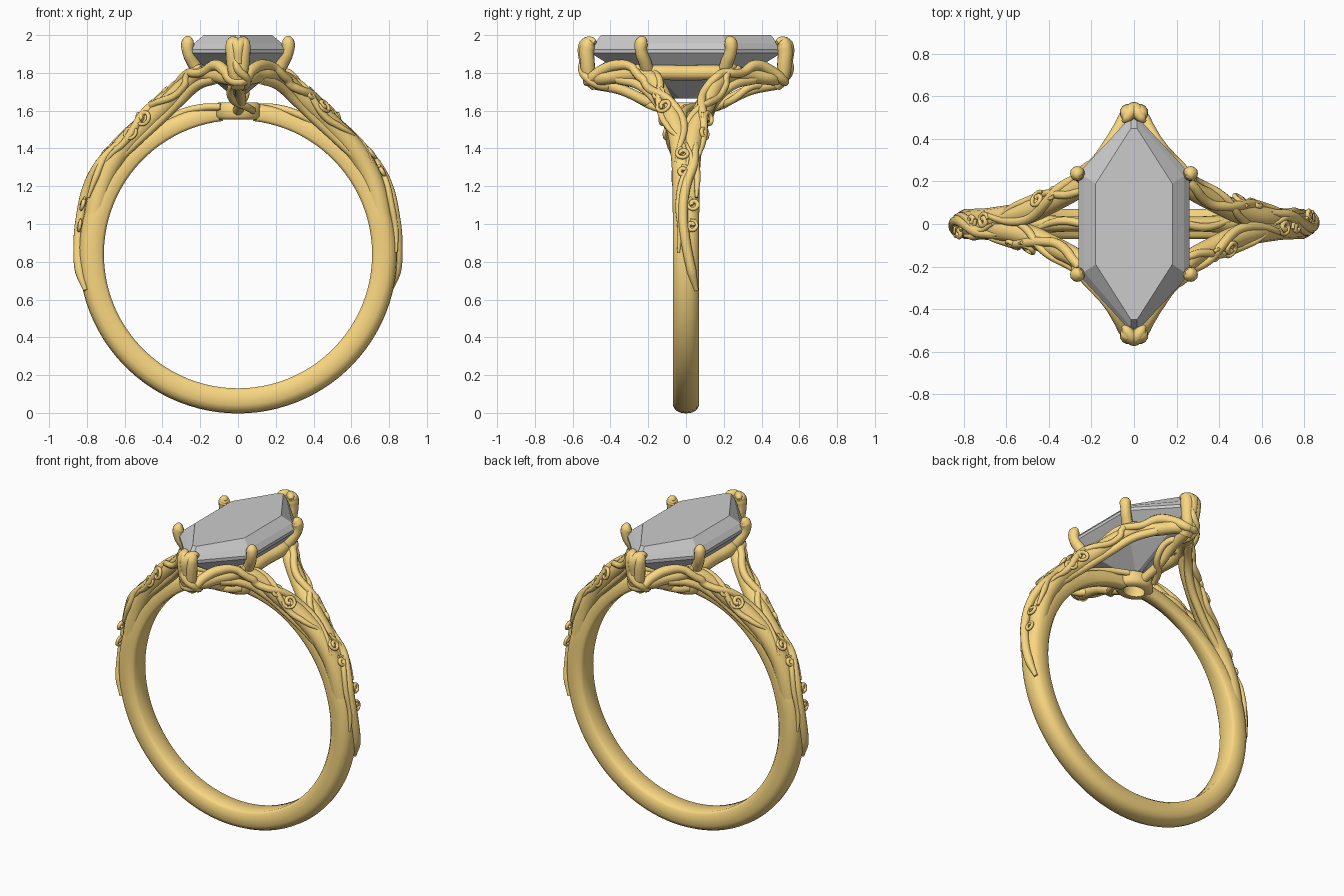
import bpy, bmesh, math
from mathutils import Vector, Matrix

if "Cube" in bpy.data.objects:
    bpy.data.objects.remove(bpy.data.objects["Cube"])

GOLD = bpy.data.materials.new("gold")
GOLD.diffuse_color = (0.95, 0.68, 0.22, 1)
GOLD.use_nodes = True
GOLD.node_tree.nodes["Principled BSDF"].inputs["Base Color"].default_value = GOLD.diffuse_color
CEN = Vector((0, 0, 0.84))       # finger hole centre
HALF_TURN = Matrix.Rotation(math.pi, 4, 'Z')


def finish(name, bm, angle=35, smooth=True, mat=GOLD):
    bmesh.ops.recalc_face_normals(bm, faces=bm.faces)
    me = bpy.data.meshes.new(name)
    bm.to_mesh(me)
    bm.free()
    ob = bpy.data.objects.new(name, me)
    bpy.context.collection.objects.link(ob)
    if mat:
        me.materials.append(mat)
    if smooth:
        bpy.ops.object.select_all(action='DESELECT')
        ob.select_set(True)
        bpy.context.view_layer.objects.active = ob
        bpy.ops.object.shade_smooth_by_angle(angle=math.radians(angle))
    return ob


def tube(name, pts, cyclic=False, twin=False):
    """Round wire through (x, y, z, radius) points; twin adds a half-turn copy."""
    cu = bpy.data.curves.new(name, 'CURVE')
    cu.dimensions = '3D'
    cu.bevel_depth = 1
    cu.bevel_resolution = 4
    cu.resolution_u = 6
    cu.use_fill_caps = True
    sp = cu.splines.new('BEZIER')
    sp.bezier_points.add(len(pts) - 1)
    sp.use_cyclic_u = cyclic
    for b, p in zip(sp.bezier_points, pts):
        b.co = p[:3]
        b.radius = p[3]
        b.handle_left_type = b.handle_right_type = 'AUTO'
    ob = bpy.data.objects.new(name, cu)
    bpy.context.collection.objects.link(ob)
    bpy.ops.object.select_all(action='DESELECT')
    ob.select_set(True)
    bpy.context.view_layer.objects.active = ob
    bpy.ops.object.convert(target='MESH')
    ob = bpy.context.view_layer.objects.active
    ob.data.materials.clear()
    ob.data.materials.append(GOLD)
    bpy.ops.object.shade_smooth_by_angle(angle=math.radians(50))
    if twin:
        o2 = bpy.data.objects.new(name + "_twin", ob.data)
        o2.matrix_world = HALF_TURN
        bpy.context.collection.objects.link(o2)


def scroll(name, c, normal, r, wire=0.012, turns=1.3, start=0.0, hand=1):
    """Spiral curl lying on a surface, with its half-turn twin."""
    n = Vector(normal).normalized()
    u = n.cross(Vector((0, 1, 0.3))).normalized()
    v = n.cross(u) * hand
    pts = []
    k = int(turns * 8)
    for i in range(k + 1):
        t = i / k
        a = start + t * turns * 2 * math.pi
        p = Vector(c) + (u * math.cos(a) + v * math.sin(a)) * r * (1 - 0.75 * t)
        pts.append((*p, wire * (0.7 + 0.4 * t)))
    tube(name, pts, twin=True)


# Shank: domed section swept around the finger, narrowing into the bridge
bm = bmesh.new()
rings = []
N = 96
for i in range(N + 1):
    d = -173.5 + 347 * i / N
    k = min(1, max(0, (abs(d) - 105) / 50))
    w, R, ri = 0.07 - 0.035 * k, 0.843 - 0.04 * k, 0.71
    prof = [(-w * 0.75, ri), (w * 0.75, ri), (w, ri + 0.015), (w, R - 0.045),
            (w * 0.8, R - 0.018), (w * 0.42, R - 0.004), (0, R),
            (-w * 0.42, R - 0.004), (-w * 0.8, R - 0.018), (-w, R - 0.045), (-w, ri + 0.015)]
    a = math.radians(d)
    rings.append([bm.verts.new((r * math.sin(a), y, CEN.z - r * math.cos(a))) for y, r in prof])
for A, B in zip(rings, rings[1:]):
    for j in range(len(A)):
        q = (j + 1) % len(A)
        bm.faces.new((A[j], A[q], B[q], B[j]))
bm.faces.new(rings[0])
bm.faces.new(rings[-1])
finish("shank", bm, 60)

# Oval collar under the stone
bm = bmesh.new()
cols = []
for i in range(40):
    a = 2 * math.pi * i / 40
    c, s = math.cos(a), math.sin(a)
    cols.append([bm.verts.new((c * (0.12 - o), s * (0.105 - o), z)) for o, z in
                 ((0, 1.57), (0, 1.625), (0.015, 1.642), (0.04, 1.642), (0.05, 1.63), (0.05, 1.552), (0.015, 1.552))])
for i in range(40):
    A, B = cols[i], cols[(i + 1) % 40]
    for j in range(7):
        q = (j + 1) % 7
        bm.faces.new((A[j], A[q], B[q], B[j]))
finish("collar", bm, 60)

# Elongated hexagonal stone, flat facets
bm = bmesh.new()
layers = []
for hx, cy, ty, z in ((0.18, 0.19, 0.45, 2.0), (0.235, 0.225, 0.485, 1.955), (0.26, 0.24, 0.505, 1.925),
                      (0.26, 0.24, 0.505, 1.905), (0.16, 0.15, 0.31, 1.785), (0.01, 0.03, 0.06, 1.665)):
    layers.append([bm.verts.new((x, y, z)) for x, y in
                   ((hx, -cy), (hx, cy), (0.014, ty), (-0.014, ty),
                    (-hx, cy), (-hx, -cy), (-0.014, -ty), (0.014, -ty))])
for A, B in zip(layers, layers[1:]):
    for j in range(8):
        q = (j + 1) % 8
        bm.faces.new((A[j], A[q], B[q], B[j]))
bm.faces.new(layers[0])
bm.faces.new(layers[-1])
finish("stone", bm, smooth=False, mat=None)

# Basket rail following the stone outline
rail = [(0.2, -0.2), (0.205, 0), (0.2, 0.2), (0.11, 0.35), (0, 0.48),
        (-0.11, 0.35), (-0.2, 0.2), (-0.205, 0), (-0.2, -0.2), (-0.11, -0.35), (0, -0.48), (0.11, -0.35)]
tube("basket_rail", [(x, y, 1.8 - 0.03 * max(0, abs(y) - 0.2) / 0.3, 0.04) for x, y in rail], cyclic=True)

# Split arms of the shank, one per quadrant: x, y, z, radius
ARM = [(0.77, 0.012, 0.85, 0.055), (0.745, 0.015, 1.12, 0.057), (0.65, 0.022, 1.35, 0.058),
       (0.5, 0.055, 1.52, 0.055), (0.36, 0.115, 1.65, 0.05), (0.25, 0.18, 1.76, 0.045),
       (0.17, 0.28, 1.81, 0.033)]


def arm_at(t, sx, sy):
    f = min(max(t, 0), 0.9999) * (len(ARM) - 1)
    i = int(f)
    p = [a + (b - a) * (f - i) for a, b in zip(ARM[i], ARM[i + 1])]
    T = Vector([b - a for a, b in zip(ARM[i], ARM[i + 1])][:3])
    S = Vector((sx, sy, 1))
    return Vector(p[:3]) * S, (T * S).normalized(), p[3]


def arm_vine(name, sx, sy, t0, t1, amp, freq, phase, wire, tail=()):
    """Vine weaving to and fro over the outside of one arm."""
    pts = []
    n = 15
    for i in range(n + 1):
        s = i / n
        P, T, r = arm_at(t0 + (t1 - t0) * s, sx, sy)
        out = (P - CEN).normalized() + Vector((0, sy * 0.6 * s, 0))
        out = (out - T * out.dot(T)).normalized()
        phi = amp * math.sin(2 * math.pi * freq * s + phase)
        P = P + (out * math.cos(phi) + T.cross(out) * math.sin(phi)) * (r - 0.003)
        pts.append((*P, wire * min(1, 0.35 + 3 * s)))
    tube(name, pts + list(tail), twin=True)


for sx in (1, -1):
    for sy in (1, -1):
        tube("split_arm", [(sx * x, sy * y, z, r) for x, y, z, r in ARM])
        # Corner prongs with folded tips
        tube("corner_prong", [(sx * x, sy * y, z, r) for x, y, z, r in (
            (0.185, 0.19, 1.77, 0.034), (0.235, 0.215, 1.85, 0.034), (0.265, 0.238, 1.92, 0.032),
            (0.265, 0.236, 1.96, 0.035), (0.256, 0.228, 1.978, 0.026), (0.25, 0.224, 1.984, 0.012))])
        # Paired end prongs forming a V tip
        tube("end_prong", [(sx * x, sy * y, z, r) for x, y, z, r in (
            (0.005, 0.47, 1.73, 0.034), (0.01, 0.505, 1.77, 0.038), (0.024, 0.522, 1.86, 0.039),
            (0.028, 0.522, 1.94, 0.04), (0.03, 0.512, 1.965, 0.034), (0.03, 0.502, 1.982, 0.015))])
        # Inner leaf of each V tip, reaching along the stone edge
        tube("prong_leaf", [(sx * x, sy * y, z, r) for x, y, z, r in (
            (0.0, 0.535, 1.85, 0.03), (0.01, 0.535, 1.95, 0.032), (0.035, 0.5, 1.968, 0.024), (0.05, 0.48, 1.96, 0.01))])

# Woven vines on the arms, running out to the end prongs
for sy in (1, -1):
    tail = [(x, sy * y, z, r) for x, y, z, r in (
        (0.12, 0.37, 1.84, 0.03), (0.07, 0.45, 1.81, 0.03), (0.03, 0.515, 1.76, 0.027), (-0.02, 0.525, 1.75, 0.02))]
    arm_vine("long_vine", 1, sy, 0.3, 1.0, 1.1, 1.1, 0.6 * sy, 0.023, tail)
    arm_vine("cross_vine", 1, sy, 0.38, 0.97, 1.2, 1.0, 3.4 + 0.5 * sy, 0.019)
    # Lower vine hugging the underside of the arm up to the rail
    tube("lower_vine", [(x, sy * y, z, r) for x, y, z, r in (
        (0.66, 0.05, 1.31, 0.012), (0.56, 0.06, 1.41, 0.022), (0.42, 0.1, 1.54, 0.024),
        (0.3, 0.16, 1.655, 0.025), (0.21, 0.25, 1.735, 0.025), (0.12, 0.36, 1.765, 0.025))], twin=True)
# Stem from collar to each end, with a twisting vine
tube("end_stem", [(0, -0.09, 1.6, 0.028), (0.015, -0.2, 1.645, 0.028), (0.01, -0.34, 1.71, 0.028),
                  (0, -0.48, 1.745, 0.034)], twin=True)
tube("stem_vine", [(0.08, -0.09, 1.6, 0.018), (0.045, -0.17, 1.62, 0.02), (-0.03, -0.25, 1.66, 0.02),
                   (-0.03, -0.35, 1.73, 0.02), (0.035, -0.45, 1.73, 0.022), (0.045, -0.52, 1.77, 0.022),
                   (0.0, -0.55, 1.82, 0.022), (-0.02, -0.545, 1.88, 0.014)], twin=True)
# Small vine on top of the bridge
tube("bridge_vine", [(0.46, 0.02, 1.49, 0.012), (0.33, -0.015, 1.575, 0.02),
                     (0.2, 0.015, 1.615, 0.02), (0.09, 0.06, 1.62, 0.018)], twin=True)


# Vines and curls lying on the shank shoulders
def on_shank(y, z, lift=0.0):
    r = 0.848 + lift + 0.04 * min(1, max(0, (z - 0.95) / 0.4))
    return (math.sqrt(r * r - (z - CEN.z) ** 2), y, z)


def shoulder_vine(name, yz, wire):
    k = len(yz) - 1
    tube(name, [(*on_shank(y, z, -6 * y * y), wire * (0.45 if i in (0, k) else 1))
                for i, (y, z) in enumerate(yz)], twin=True)


shoulder_vine("shoulder_vine", ((0.055, 0.65), (0.03, 0.75), (0.0, 0.9), (-0.015, 1.05),
                                (0.0, 1.2), (0.04, 1.32), (0.05, 1.43)), 0.026)
shoulder_vine("shoulder_vine_b", ((-0.04, 0.85), (-0.03, 0.97), (-0.04, 1.1), (-0.02, 1.23),
                                  (0.03, 1.33), (0.0, 1.43)), 0.016)
shoulder_vine("side_vine", ((0.055, 1.14), (0.06, 1.25), (0.05, 1.36), (0.065, 1.46)), 0.018)
for y, z, r, hand in ((0.04, 1.105, 0.036, 1), (0.03, 0.99, 0.032, -1), (-0.015, 1.375, 0.038, 1), (-0.015, 1.28, 0.034, -1)):
    c = Vector(on_shank(y, z))
    scroll("shoulder_curl", c, c - CEN, r, hand=hand)

# Curls on the arms: t along arm, side, outward tilt
for t, sy, tilt, r, hand in ((0.54, 1, 1.5, 0.048, 1), (0.45, 1, 1.6, 0.04, -1), (0.6, -1, 0.5, 0.044, 1),
                             (0.69, -1, 0.6, 0.036, -1)):
    P, T, rad = arm_at(t, 1, sy)
    n = (P - CEN).normalized() + Vector((0, sy * tilt, 0))
    n = (n - T * n.dot(T)).normalized()
    scroll("arm_curl", P + n * (rad + 0.004), n, r, hand=hand, start=0.8)
